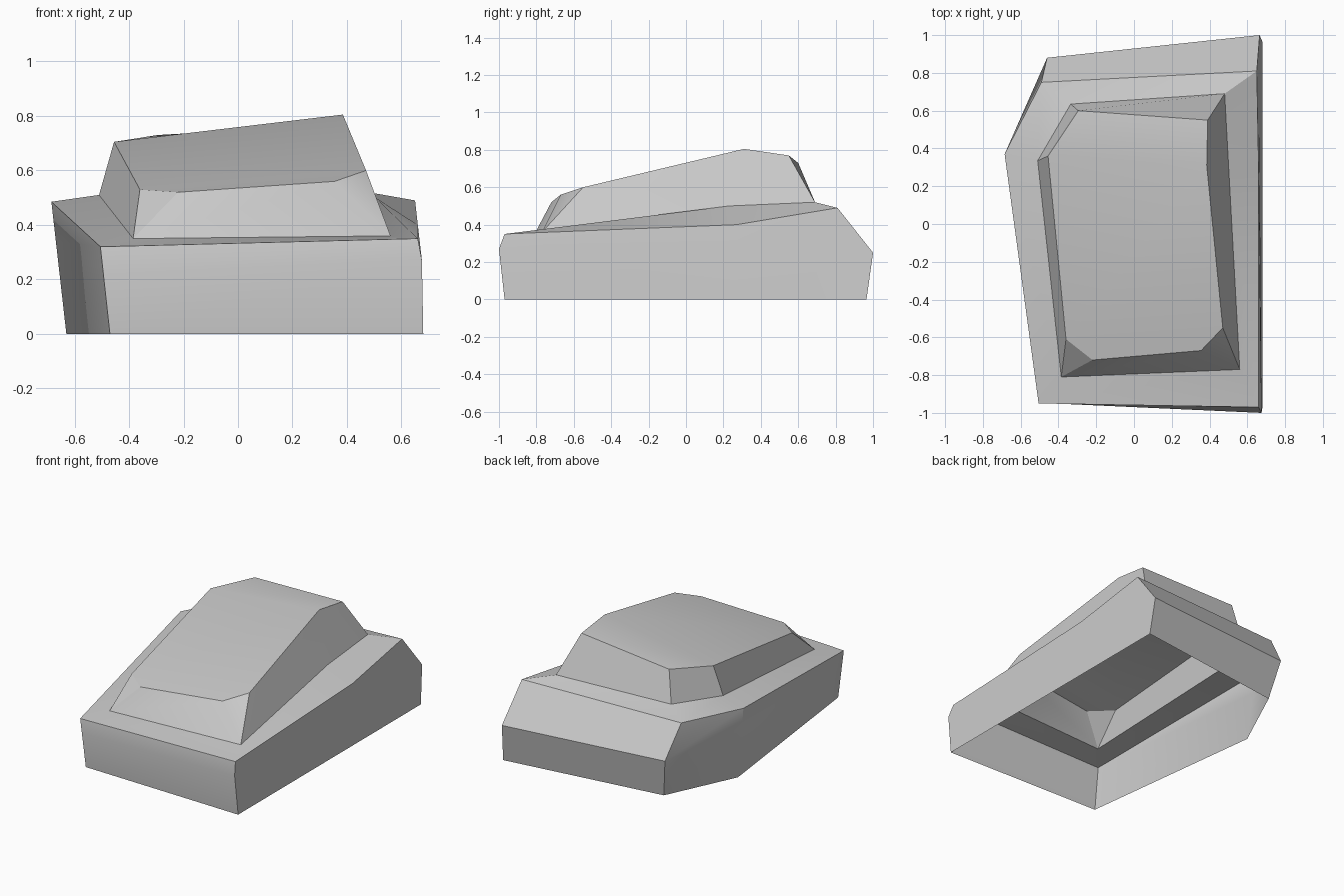
import bpy
import bmesh
import math
from mathutils import Vector

if "Cube" in bpy.data.objects:
    bpy.data.objects.remove(bpy.data.objects["Cube"], do_unlink=True)

# One plain stone grey for everything
stone = bpy.data.materials.new("stone_grey")
stone.use_nodes = True
grey = (0.6, 0.6, 0.6, 1)
stone.diffuse_color = grey
stone.node_tree.nodes["Principled BSDF"].inputs["Base Color"].default_value = grey


def skin(bm, lower, upper):
    """Join two closed rings of vertices with a band of quads."""
    count = len(lower)
    for i in range(count):
        j = (i + 1) % count
        bm.faces.new((lower[i], lower[j], upper[j], upper[i]))


def ring(bm, points):
    return [bm.verts.new(p) for p in points]


def finish(bm, name):
    """Turn the bmesh into a smooth-shaded object with sharp creases."""
    mesh = bpy.data.meshes.new(name)
    bm.to_mesh(mesh)
    bm.free()
    mesh.materials.append(stone)
    obj = bpy.data.objects.new(name, mesh)
    bpy.context.collection.objects.link(obj)
    bpy.ops.object.select_all(action="DESELECT")
    obj.select_set(True)
    bpy.context.view_layer.objects.active = obj
    bpy.ops.object.shade_smooth_by_angle(angle=math.radians(30))
    return obj


# Ring order: front left, front right, right side, back right, back left, left side
foot = [Vector((x, y, 0)) for x, y in (
    (-.47, -.94), (.68, -.97), (.68, .25), (.68, .965), (-.41, .82), (-.63, .35))]
rim = [Vector(p) for p in (
    (-.505, -.95, .32), (.66, -.97, .35), (.66, .27, .4),
    (.65, .81, .49), (-.49, .75, .48), (-.685, .37, .485))]
hump_foot = [Vector(p) for p in (
    (-.385, -.81, .35), (.56, -.77, .36), (.505, .23, .5),
    (.48, .69, .52), (-.335, .635, .52), (-.51, .335, .51))]

# The waist follows the wall, except where corners bulge outwards
waist = [a.lerp(b, 0.7) for a, b in zip(foot, rim)]
bulges = {1: (.675, -1, .27), 3: (.665, 1, .25), 4: (-.46, .88, .265)}
for corner, point in bulges.items():
    waist[corner] = Vector(point)

# Hollow lower block with its sloping ledge
bm = bmesh.new()
rings = [ring(bm, points) for points in (foot, waist, rim, hump_foot)]
for lower, upper in zip(rings, rings[1:]):
    skin(bm, lower, upper)
finish(bm, "lower_block")

# Hollow upper block with clipped front corners
bm = bmesh.new()
fl, fr, rt, br, bl, lt = ring(bm, hump_foot)
nose_l, nose_r = ring(bm, ((-.22, -.72, .52), (.355, -.67, .56)))
brow_l, brow_r = ring(bm, ((-.36, -.61, .53), (.47, -.55, .6)))
peak_l, peak_r = ring(bm, ((-.455, .36, .705), (.385, .31, .805)))
tail_l, tail_r = ring(bm, ((-.295, .6, .73), (.39, .55, .77)))
for face in (
    # Walls
    (fl, fr, nose_r, nose_l), (fr, brow_r, nose_r), (fr, rt, peak_r, brow_r),
    (rt, br, tail_r, peak_r), (br, bl, tail_l, tail_r), (bl, lt, peak_l, tail_l),
    (lt, fl, brow_l, peak_l), (fl, nose_l, brow_l),
    # Crown
    (nose_l, nose_r, brow_r, brow_l), (brow_l, brow_r, peak_r, peak_l),
    (peak_l, peak_r, tail_r, tail_l),
):
    bm.faces.new(face)
finish(bm, "upper_block")
